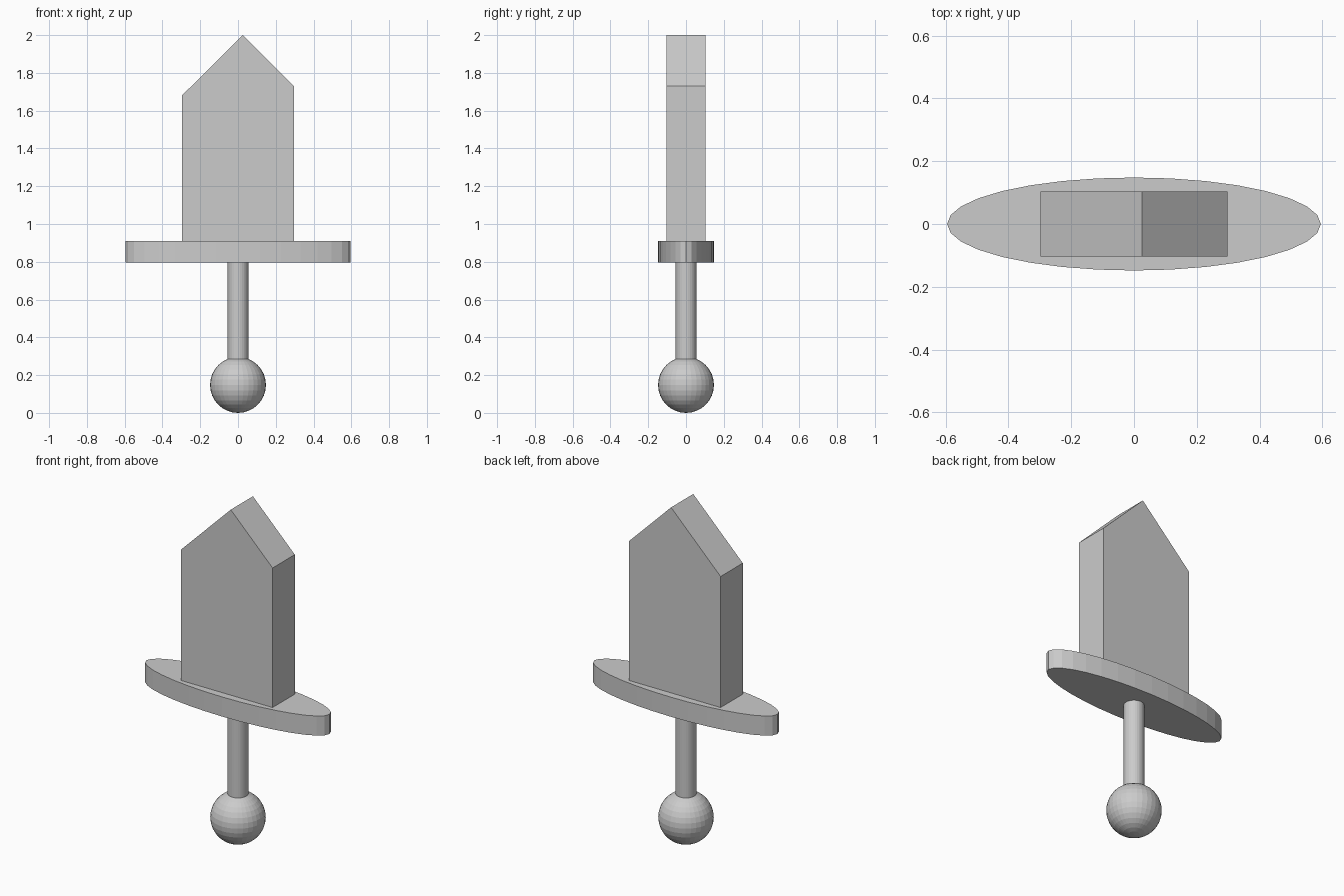
import bpy
import bmesh

if "Cube" in bpy.data.objects:
    bpy.data.objects.remove(bpy.data.objects["Cube"], do_unlink=True)

# One plain grey for the whole dagger
GREY = (0.6, 0.6, 0.6, 1.0)
grey = bpy.data.materials.new("plain grey")
grey.use_nodes = True
grey.diffuse_color = GREY
grey.node_tree.nodes["Principled BSDF"].inputs["Base Color"].default_value = GREY


def finish(name):
    obj = bpy.context.object
    obj.name = obj.data.name = name
    obj.data.materials.append(grey)
    return obj


def column(name, rx, ry, bottom, top):
    """Upright elliptical cylinder between two heights."""
    bpy.ops.mesh.primitive_cylinder_add(
        vertices=32, radius=1, depth=top - bottom, location=(0, 0, (bottom + top) / 2))
    bpy.context.object.scale = (rx, ry, 1)
    bpy.ops.object.transform_apply(location=False, rotation=False, scale=True)
    return finish(name)


# Round pommel
POMMEL = 0.148
bpy.ops.mesh.primitive_uv_sphere_add(
    segments=32, ring_count=16, radius=POMMEL, location=(0, 0, POMMEL))
finish("pommel")

# Grip and oval guard
column("grip", 0.055, 0.055, 0.27, 0.80)
column("guard", 0.595, 0.148, 0.795, 0.91)

# Thick blade: a slightly lopsided pointed outline, extruded front to back
HALF_WIDTH, HALF_DEPTH, BASE = 0.297, 0.103, 0.905
outline = [(-HALF_WIDTH, BASE), (HALF_WIDTH, BASE), (HALF_WIDTH, 1.73),
           (0.025, 2.0), (-HALF_WIDTH, 1.68)]
bm = bmesh.new()
front = bm.faces.new([bm.verts.new((x, -HALF_DEPTH, z)) for x, z in outline])
back = bmesh.ops.extrude_face_region(bm, geom=[front], use_keep_orig=True)
bmesh.ops.translate(bm, vec=(0, 2 * HALF_DEPTH, 0),
                    verts=[v for v in back["geom"] if isinstance(v, bmesh.types.BMVert)])
bmesh.ops.recalc_face_normals(bm, faces=bm.faces)
mesh = bpy.data.meshes.new("blade")
bm.to_mesh(mesh)
bm.free()
blade = bpy.data.objects.new("blade", mesh)
bpy.context.collection.objects.link(blade)
bpy.context.view_layer.objects.active = blade
finish("blade")
